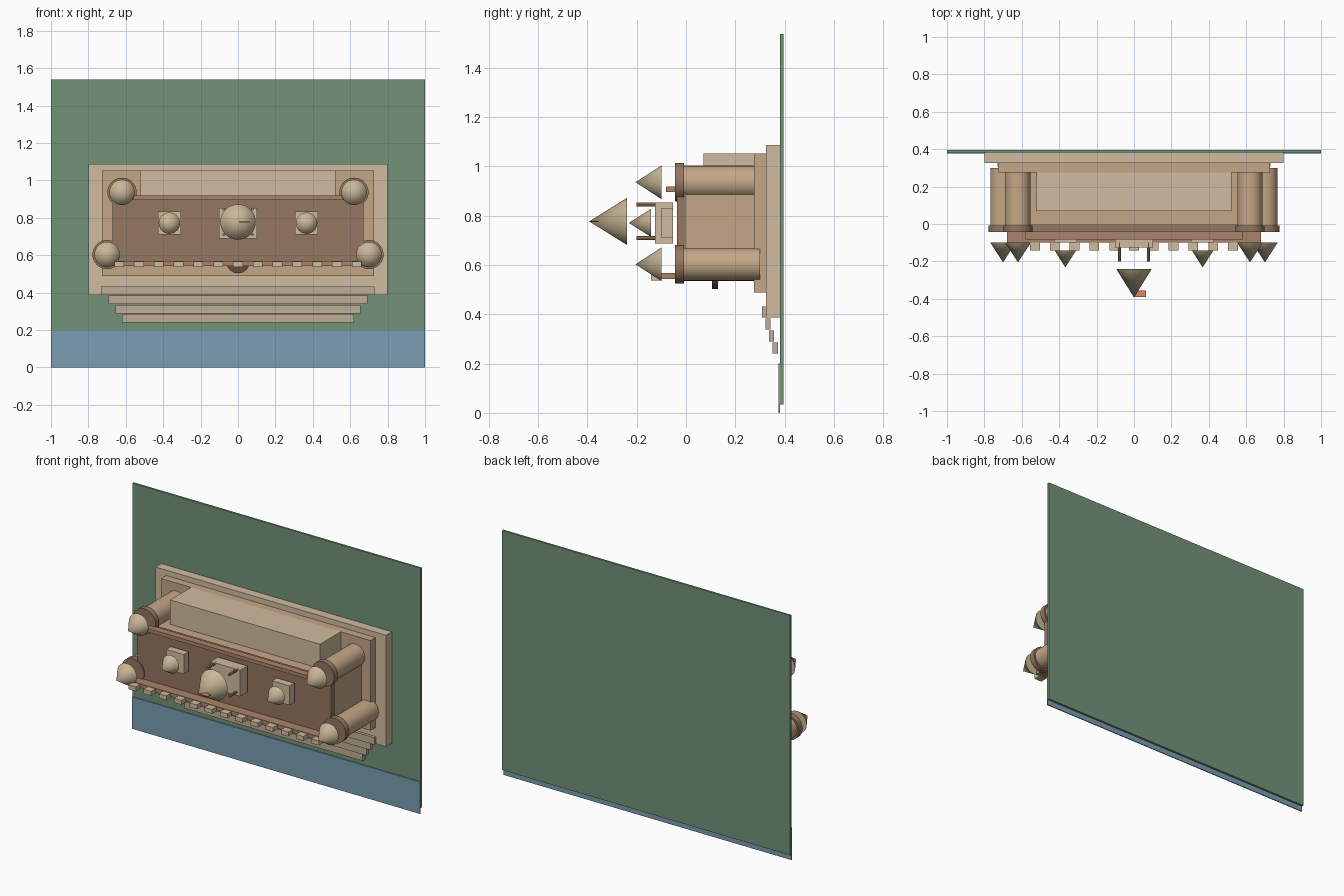
import bpy, math

if "Cube" in bpy.data.objects:
    bpy.data.objects.remove(bpy.data.objects["Cube"])


def material(name, r, g, b):
    m = bpy.data.materials.new(name)
    m.diffuse_color = tuple((c / 255) ** 2.2 for c in (r, g, b)) + (1,)
    m.use_nodes = True
    m.node_tree.nodes["Principled BSDF"].inputs["Base Color"].default_value = m.diffuse_color
    return m


CREAM = material("cream_stone", 208, 187, 158)
TAN = material("tan_stone", 196, 166, 134)
STEP = material("step_stone", 190, 172, 150)
TRIM = material("trim_stone", 168, 132, 105)
DARK = material("dark_stone", 148, 118, 97)
DOOR = material("door_wood", 105, 75, 60)
ROOF = material("roof", 200, 182, 150)
GREEN = material("grass", 115, 145, 121)
BLUE = material("water", 121, 157, 177)
FLAG = material("flag", 215, 135, 100)


def box(name, x, y, z, mat):
    """Box from (min, max) ranges."""
    bpy.ops.mesh.primitive_cube_add(size=1, location=[(a + b) / 2 for a, b in (x, y, z)])
    o = bpy.context.object
    o.name = name
    o.scale = [b - a for a, b in (x, y, z)]
    o.data.materials.append(mat)
    bpy.ops.object.transform_apply(location=False, rotation=False, scale=True)
    return o


def round_part(name, x, z, back, front, r_back, r_front, mat, sides=32):
    """Cylinder or cone along y, from back to front."""
    bpy.ops.mesh.primitive_cone_add(
        vertices=sides, radius1=r_back, radius2=r_front, depth=back - front,
        location=(x, (back + front) / 2, z), rotation=(math.pi / 2, 0, 0))
    o = bpy.context.object
    o.name = name
    o.data.materials.append(mat)
    bpy.ops.object.shade_smooth_by_angle(angle=math.radians(40))
    return o


# Backing sheets
box("grass_sheet", (-1, 1), (0.382, 0.395), (0.035, 1.538), GREEN)
box("water_sheet", (-1, 1), (0.376, 0.382), (0, 0.2), BLUE)

# Stacked foundation slabs
box("foundation_outer", (-0.8, 0.8), (0.325, 0.382), (0.387, 1.087), CREAM)
box("foundation_inner", (-0.727, 0.727), (0.276, 0.325), (0.488, 1.053), TAN)

# Stairs
for i in range(4):
    w = 0.73 - 0.037 * i
    y, z = 0.308 + 0.0145 * i, 0.387 - 0.049 * i
    box("step", (-w, w), (y, y + 0.021), (z, z + 0.045), STEP)

# Main hall, its dark roof, rear block and door
box("main_hall", (-0.665, 0.665), (0, 0.276), (0.556, 0.9), TAN)
box("hall_roof", (-0.67, 0.67), (-0.037, 0), (0.556, 0.905), DARK)
box("rear_block", (-0.52, 0.52), (0.07, 0.276), (0.895, 1.053), CREAM)
round_part("arched_door", 0, 0.566, 0.13, 0.106, 0.063, 0.063, DOOR)

# Parapets and battlements
box("rear_parapet", (-0.58, 0.58), (-0.082, -0.037), (0.896, 0.919), TRIM)
box("front_parapet", (-0.68, 0.68), (-0.1, -0.037), (0.543, 0.568), TRIM)
for i in range(13):
    x = -0.635 + 0.1058 * i
    box("merlon", (x - 0.026, x + 0.026), (-0.143, -0.1), (0.537, 0.565), CREAM)

# Corner towers with collars and pointed roofs
for s in (-1, 1):
    for x, z, back in ((0.62, 0.936, 0.276), (0.70, 0.603, 0.3)):
        round_part("tower", s * x, z, back, -0.008, 0.067, 0.067, TAN)
        round_part("tower_collar", s * x, z, -0.008, -0.044, 0.078, 0.078, DARK)
        round_part("tower_spire", s * x, z, -0.1, -0.205, 0.068, 0, ROOF)

    # Side turrets
    c = s * 0.367
    box("turret", (c - 0.061, c + 0.061), (-0.1, -0.053), (0.71, 0.832), CREAM)
    round_part("turret_spire", c, 0.771, -0.142, -0.232, 0.057, 0, ROOF)

    # Keep pinnacles
    for z in (0.71, 0.846):
        round_part("pinnacle", s * 0.077, z, -0.1, -0.2, 0.008, 0.008, TRIM, 8)

# Central keep with spire and flag
box("keep", (-0.102, 0.102), (-0.126, -0.053), (0.688, 0.853), CREAM)
round_part("keep_spire", 0, 0.777, -0.24, -0.393, 0.095, 0, ROOF)
box("flag", (0, 0.063), (-0.39, -0.356), (0.775, 0.779), FLAG)
